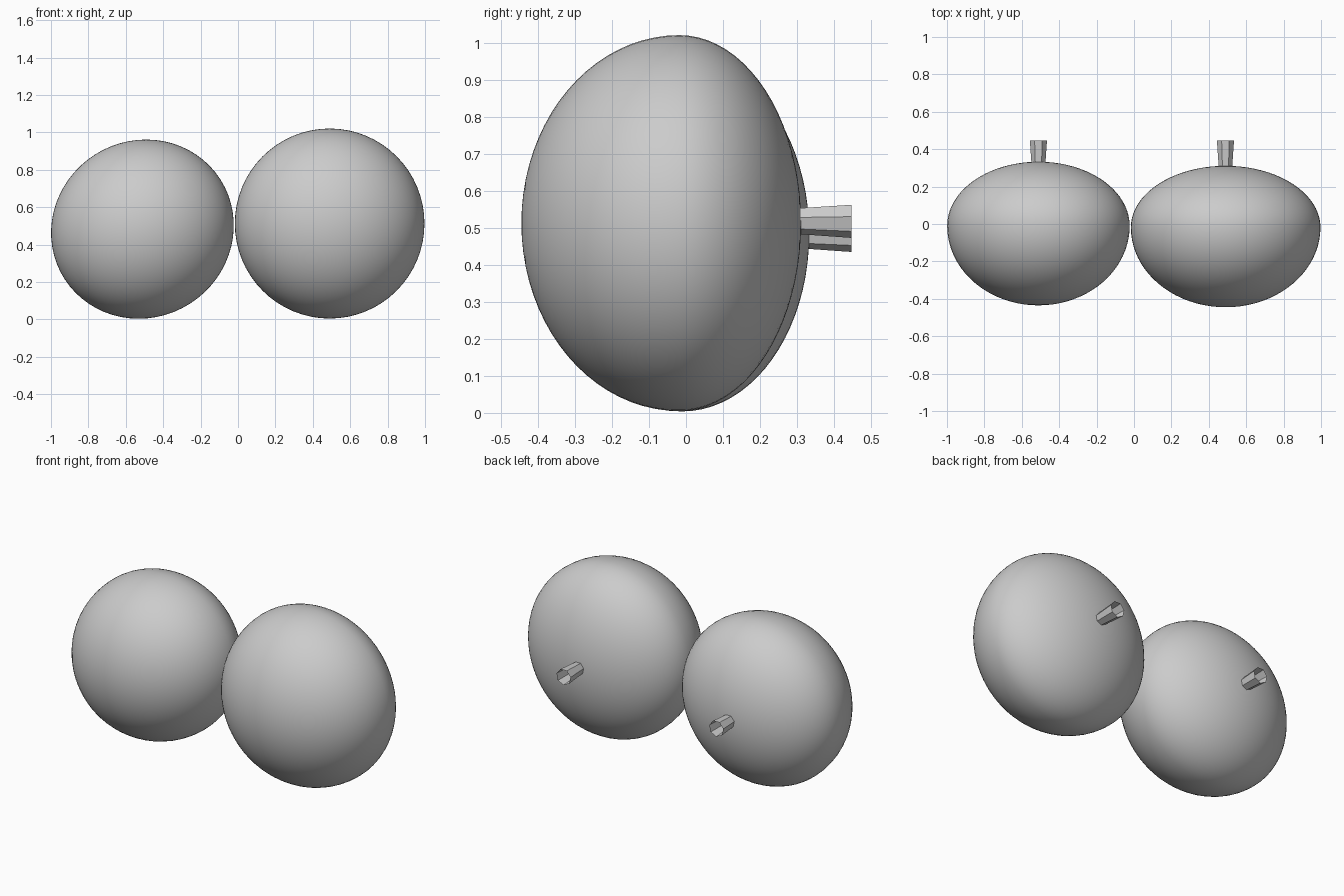
import bpy, bmesh, math
from mathutils import Vector

if "Cube" in bpy.data.objects:
    bpy.data.objects.remove(bpy.data.objects["Cube"])

grey = bpy.data.materials.new("plain grey")
grey.diffuse_color = (0.6, 0.6, 0.6, 1)
grey.use_nodes = True
grey.node_tree.nodes["Principled BSDF"].inputs["Base Color"].default_value = grey.diffuse_color


def add_object(name, bm):
    mesh = bpy.data.meshes.new(name)
    bm.to_mesh(mesh)
    bm.free()
    mesh.materials.append(grey)
    obj = bpy.data.objects.new(name, mesh)
    bpy.context.collection.objects.link(obj)
    return obj


def make_body(name, centre, rx, rz, front, back, shear):
    """Smooth egg-like bulb, deeper at the front than at the back."""
    bm = bmesh.new()
    bmesh.ops.create_uvsphere(bm, u_segments=64, v_segments=40, radius=1)
    for v in bm.verts:
        x, y, z = v.co.x, v.co.z, -v.co.y      # poles along y
        depth = back if y > 0 else front
        v.co = Vector((x * rx + shear * z, y * depth, z * rz)) + Vector(centre)
    for f in bm.faces:
        f.smooth = True
    add_object(name, bm)


def make_stem(name, x, z, y0=0.25, y1=0.447, r0=0.033, r1=0.047, sides=7):
    """Flat-sided open tube flaring towards the back, one corner down."""
    bm = bmesh.new()
    rings = []
    for y, r in ((y0, r0), (y1, r1)):
        angles = [-math.pi / 2 + math.tau * i / sides for i in range(sides)]
        rings.append([bm.verts.new((x + r * math.cos(a), y, z + r * math.sin(a)))
                      for a in angles])
    for i in range(sides):
        j = (i + 1) % sides
        bm.faces.new((rings[0][i], rings[1][i], rings[1][j], rings[0][j]))
    bmesh.ops.recalc_face_normals(bm, faces=bm.faces)
    add_object(name, bm)


# Left and right bulbs, each with a stem at the back
make_body("left_bulb", (-0.511, -0.01, 0.483), 0.488, 0.479, 0.425, 0.343, 0.02)
make_body("right_bulb", (0.49, -0.018, 0.513), 0.507, 0.508, 0.427, 0.329, 0.0)
make_stem("left_stem", -0.511, 0.482)
make_stem("right_stem", 0.489, 0.52)
